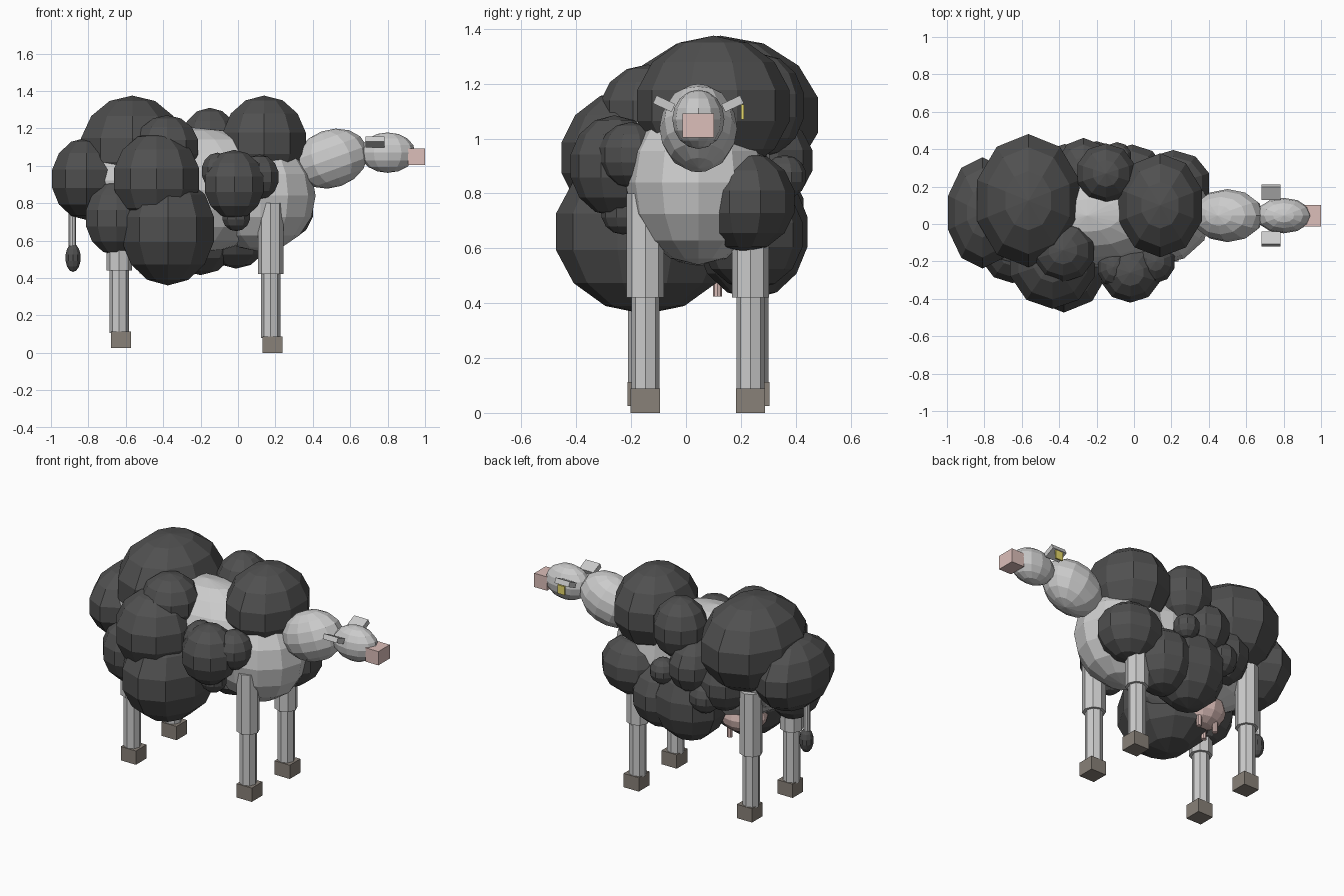
import bpy
from math import radians

def material(name, rgb):
    m = bpy.data.materials.new(name)
    m.diffuse_color = (*rgb, 1)
    return m

DARK = material("dark", (0.08, 0.08, 0.08))
PINK = material("pink", (0.72, 0.52, 0.49))
HOOF = material("hoof", (0.25, 0.22, 0.19))
YELLOW = material("yellow", (0.8, 0.7, 0.15))
WHITE = material("white", (0.95, 0.95, 0.92))

def finish(name, mat):
    o = bpy.context.object
    o.name = name
    if mat:
        o.data.materials.append(mat)
    return o

def ball(name, loc, r, mat=WHITE, seg=12, rings=8, rot=(0, 0, 0)):
    bpy.ops.mesh.primitive_uv_sphere_add(segments=seg, ring_count=rings, radius=1,
                                         location=loc, rotation=[radians(a) for a in rot])
    bpy.context.object.scale = r
    return finish(name, mat)

def box(name, loc, size, mat=WHITE, rot=(0, 0, 0)):
    bpy.ops.mesh.primitive_cube_add(size=1, location=loc, rotation=[radians(a) for a in rot])
    bpy.context.object.scale = size
    return finish(name, mat)

def post(name, x, y, z0, z1, r, mat=WHITE, sides=8):
    bpy.ops.mesh.primitive_cylinder_add(vertices=sides, radius=r, depth=z1 - z0,
                                        location=(x, y, (z0 + z1) / 2))
    return finish(name, mat)

MID = 0.045  # centre line of the animal

# trunk
ball("body", (-0.25, MID, 0.87), (0.56, 0.28, 0.335), seg=16, rings=10)
ball("chest", (0.12, MID, 0.84), (0.295, 0.265, 0.3))
ball("hips", (-0.61, MID, 0.92), (0.27, 0.26, 0.26))

# neck, head, snout
ball("neck", (0.5, MID, 1.038), (0.2, 0.142, 0.155), rot=(0, -20, 0))
ball("head", (0.8, MID, 1.07), (0.148, 0.095, 0.108))
box("snout", (0.955, MID, 1.047), (0.09, 0.115, 0.088), PINK)

# ears and tag
for s in (-1, 1):
    box("ear", (0.732, MID + s * 0.125, 1.127), (0.1, 0.075, 0.032), rot=(s * 25, 0, 0))
box("ear_tag", (0.735, 0.206, 1.096), (0.05, 0.01, 0.055), YELLOW)

# legs: x, y, ground height, knee height, top
for name, x, y, z, knee, top in (("front_leg", 0.175, -0.148, 0, 0.42, 0.8),
                                 ("front_leg", 0.175, 0.235, 0, 0.42, 0.8),
                                 ("hind_leg", -0.635, -0.16, 0.025, 0.44, 0.84),
                                 ("hind_leg", -0.635, 0.25, 0.025, 0.44, 0.84)):
    post(name + "_upper", x, y, knee, top, 0.068)
    post(name + "_lower", x, y, z + 0.08, knee + 0.02, 0.051)
    box(name + "_hoof", (x + 0.01, y, z + 0.044), (0.107, 0.107, 0.088), HOOF)

# tail
post("tail", -0.885, MID, 0.55, 1.05, 0.02)
ball("tail_tuft", (-0.882, MID, 0.508), (0.043, 0.043, 0.076), DARK, 10, 7)

# udder
ball("udder", (-0.45, 0.065, 0.57), (0.15, 0.125, 0.11), PINK)
for dx in (-0.06, 0.06):
    for dy in (-0.05, 0.05):
        post("teat", -0.45 + dx, 0.065 + dy, 0.425, 0.52, 0.016, PINK)

# dark coat clumps: centre and radii
clumps = [
    # back
    (-0.565, 0.125, 1.085, 0.295, 0.365, 0.29),
    (0.14, 0.1, 1.12, 0.24, 0.285, 0.255),
    (-0.15, 0.27, 1.12, 0.165, 0.165, 0.19),
    # near flank
    (-0.375, -0.15, 0.66, 0.265, 0.332, 0.3),
    (-0.435, -0.2, 0.93, 0.245, 0.26, 0.25),
    (-0.38, -0.14, 1.1, 0.18, 0.175, 0.17),
    (-0.65, -0.15, 0.72, 0.175, 0.17, 0.2),
    # near shoulder
    (-0.02, -0.26, 0.9, 0.17, 0.165, 0.185),
    (-0.11, -0.23, 0.97, 0.09, 0.11, 0.1),
    (0.115, -0.2, 0.94, 0.11, 0.12, 0.12),
    (-0.01, -0.23, 0.73, 0.08, 0.08, 0.08),
    # rump
    (-0.81, 0.06, 0.93, 0.198, 0.305, 0.22),
    # far flank
    (-0.2, 0.24, 0.66, 0.225, 0.208, 0.245),
    (-0.01, 0.24, 0.65, 0.19, 0.19, 0.2),
    (0.21, 0.215, 0.77, 0.207, 0.185, 0.183),
    (-0.27, 0.28, 0.92, 0.155, 0.185, 0.17),
    (-0.45, 0.24, 0.84, 0.16, 0.17, 0.17),
    (-0.37, 0.33, 0.76, 0.1, 0.1, 0.1),
    (-0.09, 0.36, 0.86, 0.08, 0.08, 0.08),
]
for x, y, z, a, b, c in clumps:
    ball("coat_clump", (x, y, z), (a, b, c), DARK, 10, 7)
